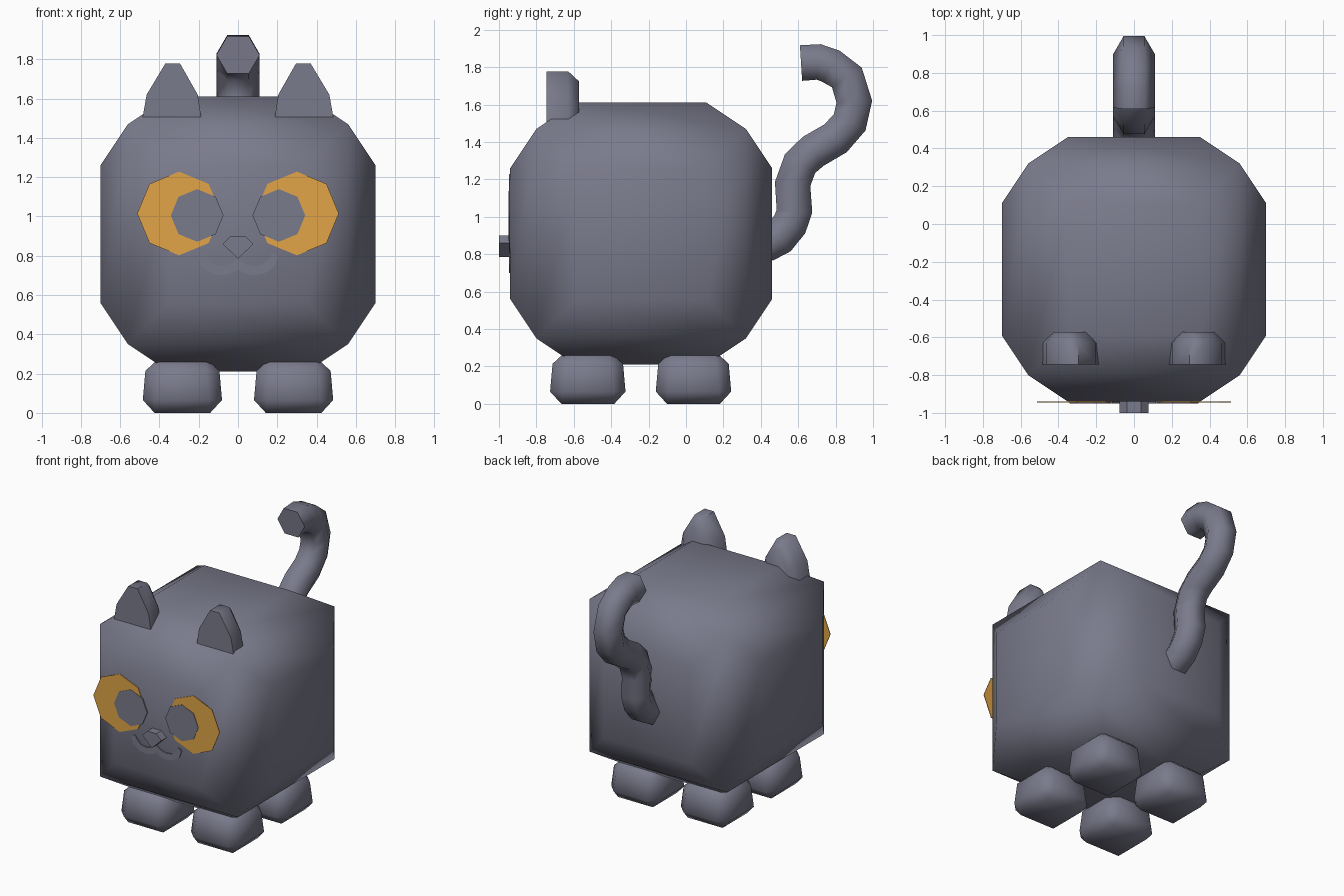
import bpy, bmesh, math
from mathutils import Vector

if "Cube" in bpy.data.objects:
    bpy.data.objects.remove(bpy.data.objects["Cube"])


def material(name, rgb):
    m = bpy.data.materials.new(name)
    m.diffuse_color = (*rgb, 1)
    m.use_nodes = True
    m.node_tree.nodes["Principled BSDF"].inputs["Base Color"].default_value = m.diffuse_color
    return m


GRAY = material("slate_gray", (0.195, 0.197, 0.262))
ORANGE = material("amber", (0.75, 0.376, 0.065))


def finish(name, bm, mat, angle):
    """Turn a bmesh into an object, smooth below the given angle."""
    bmesh.ops.recalc_face_normals(bm, faces=bm.faces)
    me = bpy.data.meshes.new(name)
    bm.to_mesh(me)
    bm.free()
    me.materials.append(mat)
    for p in me.polygons:
        p.use_smooth = True
    me.set_sharp_from_angle(angle=math.radians(angle))
    ob = bpy.data.objects.new(name, me)
    bpy.context.collection.objects.link(ob)
    return ob


def loft(name, rings, mat, angle=30):
    """Skin a series of equal-length rings and cap both ends."""
    bm = bmesh.new()
    vs = [[bm.verts.new(p) for p in r] for r in rings]
    n = len(rings[0])
    for a, b in zip(vs, vs[1:]):
        for i in range(n):
            j = (i + 1) % n
            bm.faces.new((a[i], a[j], b[j], b[i]))
    bm.faces.new(vs[0])
    bm.faces.new(vs[-1])
    return finish(name, bm, mat, angle)


def plate(name, outline, y0, y1, mat):
    return loft(name, [[(x, y, z) for x, z in outline] for y in (y0, y1)], mat)


def octagon(cx, cz, r):
    return [(cx + r * math.cos(i * math.pi / 4), cz + r * math.sin(i * math.pi / 4))
            for i in range(8)]


# Body: a cube whose six faces bulge out to smaller flat squares
bm = bmesh.new()
bmesh.ops.create_cube(bm, size=1.12)
for f in list(bm.faces):
    nrm = f.normal.copy()
    top = bmesh.ops.extrude_discrete_faces(bm, faces=[f])["faces"][0]
    for v in top.verts:
        along = nrm * v.co.dot(nrm)
        v.co = (v.co - along) * (0.35 / 0.56) + nrm * 0.70
bmesh.ops.remove_doubles(bm, verts=bm.verts, dist=0.0001)
bmesh.ops.translate(bm, verts=bm.verts, vec=(0, -0.24, 0.91))
finish("body", bm, GRAY, 80)

# Feet: tapered cubes with chamfered edges
for side, sx in (("left", -1), ("right", 1)):
    for end, y in (("front", -0.525), ("back", 0.04)):
        bm = bmesh.new()
        bmesh.ops.create_cube(bm, size=1)
        for v in bm.verts:
            w = 0.415 if v.co.z < 0 else 0.365
            v.co = Vector((v.co.x * w, v.co.y * w, v.co.z * 0.28 + 0.14))
        bmesh.ops.bevel(bm, geom=bm.edges[:], offset=0.066, segments=1,
                        affect='EDGES', profile=0.5)
        bmesh.ops.translate(bm, verts=bm.verts, vec=(sx * 0.283, y, 0))
        finish(f"{end}_foot_{side}", bm, GRAY, 60)

# Ears: flat in front, rounded off at the back
ear = [(0.185, 1.49), (0.205, 1.62), (0.295, 1.778), (0.37, 1.778), (0.465, 1.62), (0.488, 1.49)]
ear_back = [(0.235, 1.49), (0.25, 1.60), (0.315, 1.725), (0.35, 1.725), (0.42, 1.60), (0.437, 1.49)]
for side, sx in (("left", -1), ("right", 1)):
    loft(f"ear_{side}", [[(sx * x, y, z) for x, z in o] for o, y in
                         ((ear, -0.745), (ear, -0.63), (ear_back, -0.573))], GRAY, 60)

# Eyes: amber plates with a gray pupil set towards the nose
for side, sx in (("left", -1), ("right", 1)):
    plate(f"eye_{side}", octagon(sx * 0.30, 1.015, 0.213), -0.946, -0.941, ORANGE)
    plate(f"pupil_{side}", octagon(sx * 0.208, 1.005, 0.134), -0.949, -0.941, GRAY)

# Nose: small gem-shaped prism
plate("nose", [(-0.036, 0.90), (0.036, 0.90), (0.078, 0.86), (0, 0.785), (-0.078, 0.86)],
      -1.0, -0.93, GRAY)

# Mouth: thin double-curved ribbon
half_top = [(0.0, 0.785), (0.035, 0.76), (0.08, 0.748), (0.125, 0.755), (0.155, 0.785), (0.17, 0.81)]
half_low = [(0.19, 0.81), (0.203, 0.79), (0.185, 0.745), (0.135, 0.71), (0.075, 0.70), (0.03, 0.712)]
right = half_top + half_low
left = [(-x, z) for x, z in reversed(right[1:])]
plate("mouth", right + [(0, 0.732)] + left, -0.947, -0.939, GRAY)

# Tail: six-sided tube swept along an S-shaped path
path = [(0.42, 0.85), (0.50, 0.89), (0.555, 0.96), (0.58, 1.03), (0.57, 1.175), (0.61, 1.285),
        (0.68, 1.35), (0.80, 1.42), (0.875, 1.505), (0.90, 1.615), (0.86, 1.745),
        (0.775, 1.805), (0.71, 1.828), (0.615, 1.822)]
pts = [Vector((0, y, z)) for y, z in path]
rings = []
for i, p in enumerate(pts):
    t = (pts[min(i + 1, len(pts) - 1)] - pts[max(i - 1, 0)]).normalized()
    side = Vector((1, 0, 0))
    up = t.cross(side)
    rings.append([p + 0.11 * (math.cos(a) * side + math.sin(a) * up)
                  for a in (k * math.pi / 3 for k in range(6))])
loft("tail", rings, GRAY, 65)
